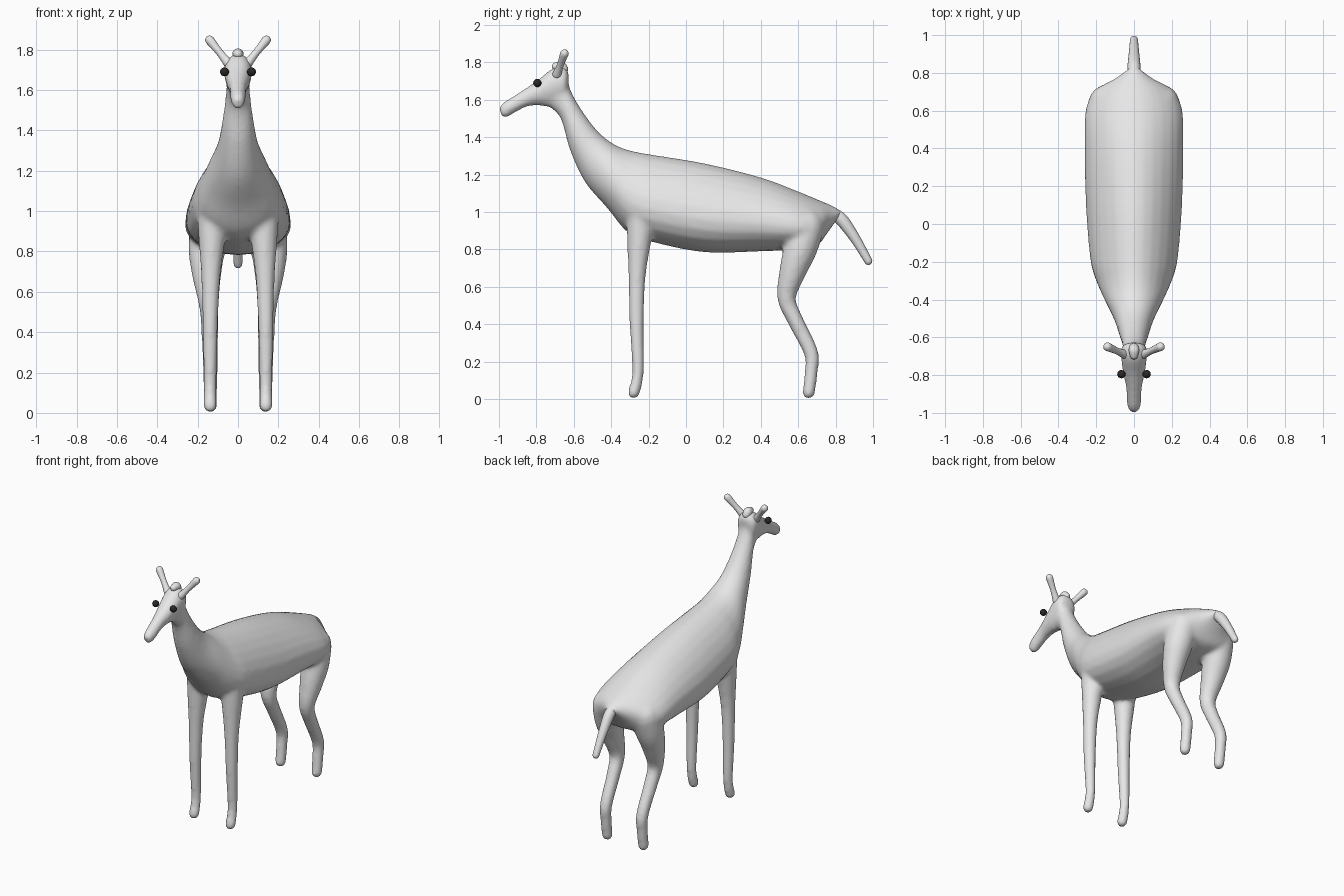
import bpy, bmesh, math
from mathutils import Vector

if "Cube" in bpy.data.objects:
    bpy.data.objects.remove(bpy.data.objects["Cube"])


def material(name, color):
    m = bpy.data.materials.new(name)
    m.use_nodes = True
    m.diffuse_color = color
    m.node_tree.nodes["Principled BSDF"].inputs["Base Color"].default_value = color
    return m


grey = material("pale grey", (0.8, 0.8, 0.8, 1))
black = material("eye black", (0.025, 0.02, 0.02, 1))


def resample(rows, steps=5):
    """Smooth curve through rows of numbers."""
    out = []
    for i in range(len(rows) - 1):
        a, b, c, d = (rows[max(0, min(len(rows) - 1, i + k))] for k in (-1, 0, 1, 2))
        for s in range(steps):
            t = s / steps
            out.append([q + 0.5 * t * (r - p + t * (2 * p - 5 * q + 4 * r - s2
                        + t * (3 * (q - r) + s2 - p)))
                        for p, q, r, s2 in zip(a, b, c, d)])
    return out + [list(rows[-1])]


def loft(bm, rings, sides=24):
    """Closed skin over rings of (centre, side axis, up axis, egg factor)."""
    loops = []
    for centre, u, v, egg in rings:
        loop = []
        for k in range(sides):
            a = math.tau * k / sides
            loop.append(bm.verts.new(
                centre + u * math.sin(a) * (1 - egg * math.cos(a)) + v * math.cos(a)))
        loops.append(loop)
    for low, high in zip(loops, loops[1:]):
        for k in range(sides):
            n = (k + 1) % sides
            bm.faces.new((low[k], low[n], high[n], high[k]))
    bm.faces.new(loops[0])
    bm.faces.new(loops[-1])


def trunk(bm, rows):
    """Rows: top y, z, bottom y, z, half width, egg factor."""
    rings = []
    for ty, tz, by, bz, w, egg in resample(rows):
        top, bottom = Vector((0, ty, tz)), Vector((0, by, bz))
        rings.append(((top + bottom) / 2, Vector((w, 0, 0)), (top - bottom) / 2, egg))
    loft(bm, rings)


def limb(bm, rows, side=1):
    """Round-ended tube; rows: x, y, z, radius."""
    rows = resample(rows)
    pts = [Vector((side * r[0], r[1], r[2])) for r in rows]
    stations = []
    for i, p in enumerate(pts):
        t = (pts[min(i + 1, len(pts) - 1)] - pts[max(i - 1, 0)]).normalized()
        stations.append((p, t, rows[i][3]))

    def cap(station, sign):
        p, t, r = station
        return [(p + t * sign * r * math.sin(math.radians(a)), t, r * math.cos(math.radians(a)))
                for a in (25, 50, 70, 85)]
    stations = cap(stations[0], -1)[::-1] + stations + cap(stations[-1], 1)
    rings = []
    for p, t, r in stations:
        u = (Vector((1, 0, 0)) - t * t.x).normalized()
        rings.append((p, u * r, t.cross(u) * r, 0))
    loft(bm, rings)


def finish(name, bm, mat):
    bmesh.ops.recalc_face_normals(bm, faces=bm.faces[:])
    for f in bm.faces:
        f.smooth = True
    mesh = bpy.data.meshes.new(name)
    bm.to_mesh(mesh)
    bm.free()
    mesh.materials.append(mat)
    ob = bpy.data.objects.new(name, mesh)
    bpy.context.collection.objects.link(ob)
    return ob


# Torso and neck
body = bmesh.new()
trunk(body, [
    (0.84, 1.00, 0.80, 0.95, 0.03, 0),
    (0.79, 1.03, 0.75, 0.88, 0.10, 0.2),
    (0.72, 1.06, 0.70, 0.82, 0.20, 0.25),
    (0.60, 1.11, 0.60, 0.80, 0.25, 0.25),
    (0.40, 1.185, 0.40, 0.79, 0.255, 0.25),
    (0.10, 1.26, 0.10, 0.785, 0.248, 0.25),
    (-0.20, 1.31, -0.18, 0.84, 0.225, 0.25),
    (-0.30, 1.33, -0.31, 0.89, 0.195, 0.2),
    (-0.38, 1.36, -0.42, 1.02, 0.155, 0.1),
    (-0.47, 1.43, -0.54, 1.16, 0.105, 0),
    (-0.56, 1.55, -0.62, 1.33, 0.077, 0),
    (-0.62, 1.66, -0.67, 1.50, 0.06, 0),
    (-0.635, 1.74, -0.74, 1.57, 0.055, 0)])

# Head and muzzle
trunk(body, [
    (-1.0, 1.555, -0.99, 1.52, 0.015, 0),
    (-0.975, 1.587, -0.963, 1.505, 0.035, 0),
    (-0.88, 1.647, -0.86, 1.56, 0.042, 0),
    (-0.80, 1.70, -0.79, 1.57, 0.056, -0.1),
    (-0.71, 1.77, -0.73, 1.56, 0.066, -0.2),
    (-0.65, 1.775, -0.655, 1.58, 0.066, -0.2),
    (-0.625, 1.74, -0.635, 1.64, 0.035, 0)])

# Legs
for side in (-1, 1):
    limb(body, [
        (0.125, -0.24, 1.00, 0.08), (0.13, -0.25, 0.85, 0.065),
        (0.135, -0.262, 0.65, 0.046), (0.138, -0.264, 0.40, 0.038),
        (0.138, -0.257, 0.14, 0.031), (0.138, -0.28, 0.034, 0.033)], side)
    limb(body, [
        (0.14, 0.64, 0.92, 0.10), (0.155, 0.61, 0.80, 0.09),
        (0.155, 0.57, 0.68, 0.072), (0.145, 0.538, 0.54, 0.05),
        (0.14, 0.585, 0.42, 0.043), (0.137, 0.668, 0.25, 0.039),
        (0.137, 0.67, 0.15, 0.035), (0.137, 0.656, 0.034, 0.034)], side)

# Blend trunk, head and legs into one skin
skin = finish("body", body, grey)
remesh = skin.modifiers.new("blend", "REMESH")
remesh.mode = "VOXEL"
remesh.voxel_size = 0.012
remesh.use_smooth_shade = True
smooth = skin.modifiers.new("soften", "SMOOTH")
smooth.factor = 0.5
smooth.iterations = 10

# Tail
bm = bmesh.new()
limb(bm, [(0, 0.80, 0.985, 0.032), (0, 0.84, 0.95, 0.034),
          (0, 0.91, 0.85, 0.027), (0, 0.975, 0.738, 0.021)])
finish("tail", bm, grey)

# Ears and eyes
for side, label in ((-1, "right"), (1, "left")):
    bm = bmesh.new()
    limb(bm, [(0.05, -0.69, 1.735, 0.024), (0.09, -0.672, 1.785, 0.018),
              (0.14, -0.65, 1.847, 0.023)], side)
    finish(label + "_ear", bm, grey)
    bm = bmesh.new()
    bmesh.ops.create_uvsphere(bm, u_segments=20, v_segments=12, radius=0.022)
    bmesh.ops.translate(bm, verts=bm.verts[:], vec=(side * 0.067, -0.795, 1.69))
    finish(label + "_eye", bm, black)

# Crown tuft between the ears
bm = bmesh.new()
limb(bm, [(0, -0.695, 1.778, 0.022), (0, -0.67, 1.778, 0.028), (0, -0.655, 1.765, 0.025)])
finish("crown_tuft", bm, grey)
